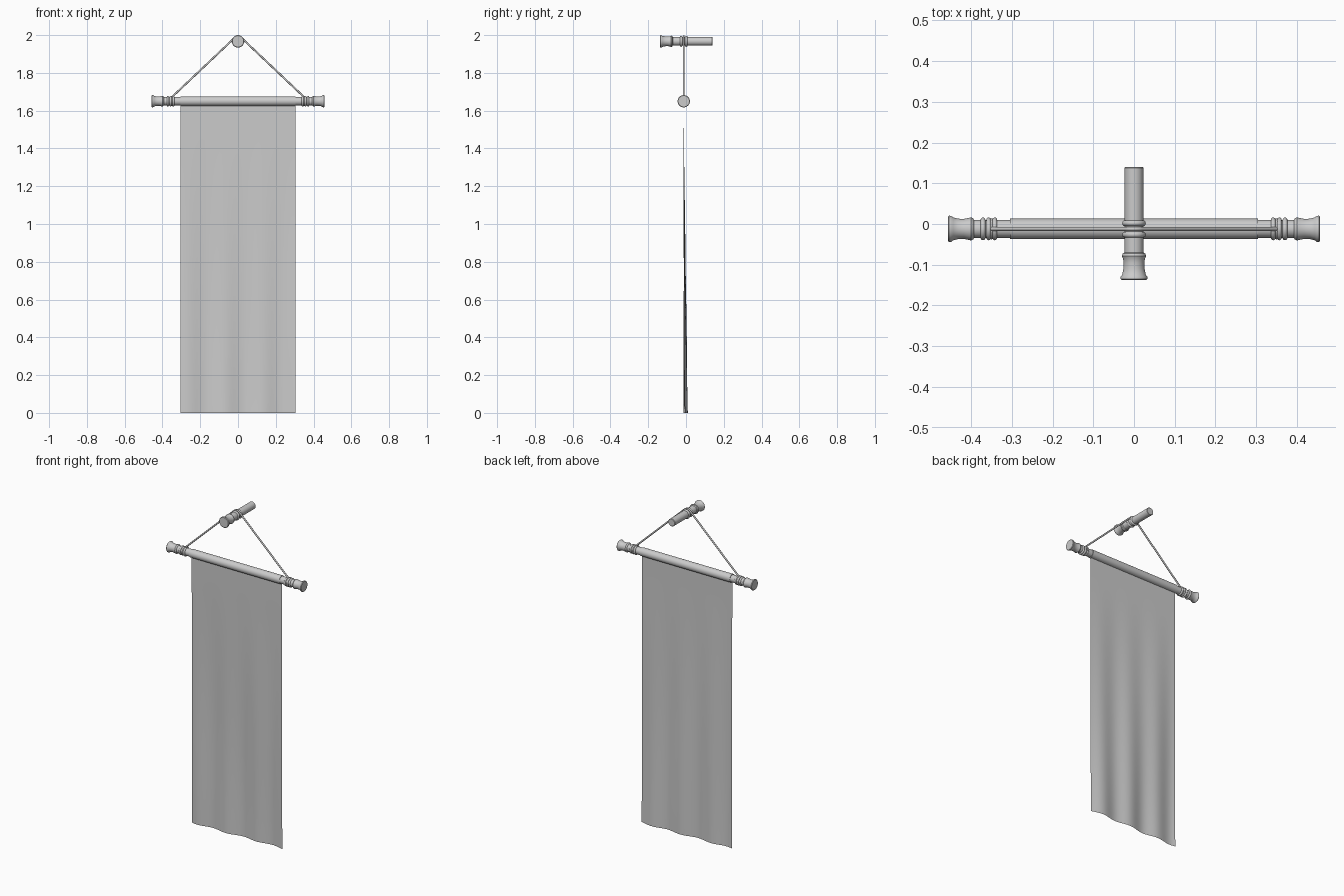
import bpy, bmesh
from math import sin, cos, pi, radians
from mathutils import Vector, Matrix

if "Cube" in bpy.data.objects:
    bpy.data.objects.remove(bpy.data.objects["Cube"])

ROD_Y, ROD_Z = -0.012, 1.65
PEG_Z = 1.967
ROD_HALF = 0.305


def finish(name, bm, angle=40):
    bmesh.ops.recalc_face_normals(bm, faces=bm.faces)
    me = bpy.data.meshes.new(name)
    bm.to_mesh(me)
    bm.free()
    ob = bpy.data.objects.new(name, me)
    bpy.context.collection.objects.link(ob)
    bpy.ops.object.select_all(action='DESELECT')
    ob.select_set(True)
    bpy.context.view_layer.objects.active = ob
    bpy.ops.object.shade_smooth_by_angle(angle=radians(angle))
    return ob


def lathe(name, profile, matrix, sides=32):
    """Turn (distance along axis, radius) pairs about local z, with end caps."""
    bm = bmesh.new()
    rings = [[bm.verts.new((r * cos(2 * pi * i / sides), r * sin(2 * pi * i / sides), d))
              for i in range(sides)] for d, r in profile]
    for a, b in zip(rings, rings[1:]):
        for i in range(sides):
            j = (i + 1) % sides
            bm.faces.new((a[i], a[j], b[j], b[i]))
    bm.faces.new(rings[0])
    bm.faces.new(rings[-1])
    bm.transform(matrix)
    return finish(name, bm)


def bead(centre, half, base, top, n=6):
    """Rounded ring on a turned profile."""
    return [(centre - half * cos(pi * k / n), base + (top - base) * sin(pi * k / n))
            for k in range(n + 1)]


def cord(name, points, cyclic=False, radius=0.005):
    cu = bpy.data.curves.new(name, 'CURVE')
    cu.dimensions = '3D'
    cu.bevel_depth = radius
    cu.bevel_resolution = 2
    cu.use_fill_caps = True
    sp = cu.splines.new('POLY')
    sp.points.add(len(points) - 1)
    for p, c in zip(sp.points, points):
        p.co = (*c, 1)
    sp.use_cyclic_u = cyclic
    sp.use_smooth = True
    ob = bpy.data.objects.new(name, cu)
    bpy.context.collection.objects.link(ob)


# Horizontal rod: thick middle, beaded neck and flared knob, mirrored about the middle
half = [(ROD_HALF, 0.025), (ROD_HALF, 0.022)]
for x in (0.342, 0.357, 0.371):
    half += bead(x, 0.006, 0.022, 0.028)
half += [(0.393, 0.022), (0.395, 0.026), (0.400, 0.0285), (0.406, 0.027), (0.418, 0.0245),
         (0.432, 0.025), (0.444, 0.028), (0.449, 0.032), (0.454, 0.0325), (0.457, 0.030)]
profile = [(-d, r) for d, r in reversed(half)] + half
lathe("banner_rod", profile,
      Matrix.Translation((0, ROD_Y, ROD_Z)) @ Matrix.Rotation(pi / 2, 4, 'Y'))

# Wall peg: runs front to back with two beads and a flared front knob
peg = [(-0.138, 0.030), (-0.135, 0.033), (-0.130, 0.033), (-0.125, 0.029), (-0.110, 0.026),
       (-0.095, 0.0255), (-0.085, 0.027), (-0.079, 0.030), (-0.073, 0.028), (-0.070, 0.023)]
peg += bead(-0.026, 0.007, 0.023, 0.029) + bead(0.002, 0.007, 0.023, 0.029)
peg += [(0.138, 0.023), (0.140, 0.021)]
lathe("wall_peg", peg,
      Matrix.Translation((0, 0, PEG_Z)) @ Matrix.Rotation(-pi / 2, 4, 'X'))

# Hanging cord: up from one end of the rod, over the peg and down to the other
arc = [Vector((0.026 * cos(a), ROD_Y, PEG_Z + 0.026 * sin(a)))
       for a in (radians(45 + 90 * k / 8) for k in range(9))]
cord("hanging_cord", [(0.35, ROD_Y, ROD_Z + 0.022)] + arc + [(-0.35, ROD_Y, ROD_Z + 0.022)])

# Cord loops in the rod grooves
for side, x in (("left", -0.35), ("right", 0.35)):
    cord("cord_loop_" + side,
         [(x, ROD_Y + 0.022 * cos(2 * pi * k / 24), ROD_Z + 0.022 * sin(2 * pi * k / 24))
          for k in range(24)], True, 0.004)

# Cloth: single sheet, flat at the top with soft folds growing towards the hem
NX, NZ = 48, 40
bm = bmesh.new()
grid = []
for j in range(NZ + 1):
    z = ROD_Z * j / NZ
    t = max(0.0, 1 - z / 1.5)
    row = []
    for i in range(NX + 1):
        x = ROD_HALF * (2 * i / NX - 1)
        fold = 0.008 * cos(2 * pi * (x - 0.23) / 0.2) + 0.004 * sin(9 * x + 3 * z)
        row.append(bm.verts.new((x, ROD_Y + t * (0.010 + fold), z)))
    grid.append(row)
for a, b in zip(grid, grid[1:]):
    for i in range(NX):
        bm.faces.new((a[i], a[i + 1], b[i + 1], b[i]))
finish("cloth_banner", bm)
